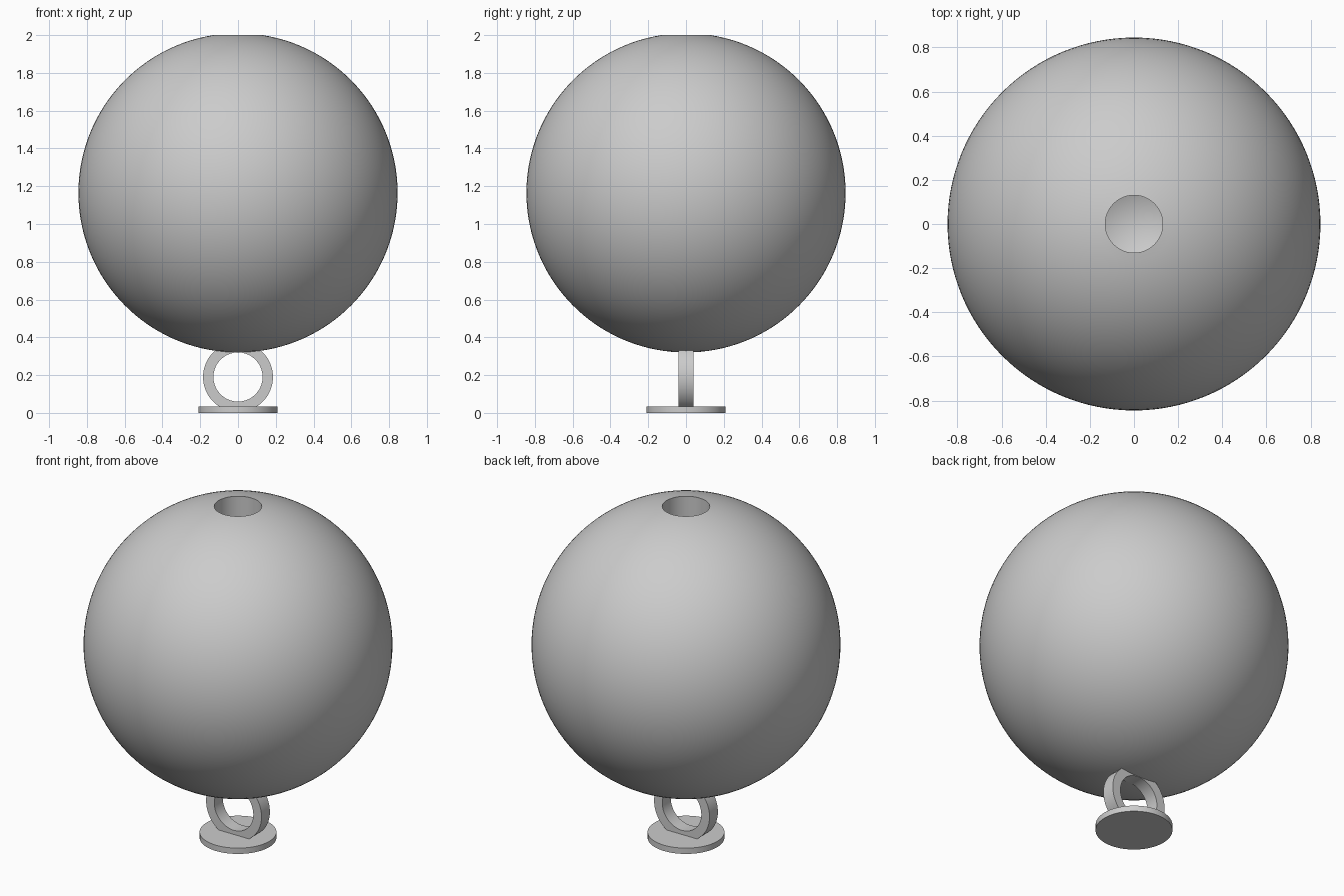
import bpy, bmesh, math
from mathutils import Matrix, Vector

cube = bpy.data.objects.get("Cube")
if cube:
    bpy.data.objects.remove(cube, do_unlink=True)

grey = bpy.data.materials.new("plain grey")
grey.use_nodes = True
grey.diffuse_color = (0.6, 0.6, 0.6, 1)
grey.node_tree.nodes["Principled BSDF"].inputs["Base Color"].default_value = (0.6, 0.6, 0.6, 1)


def lathe(name, profile, height, segments=96, closed=False, turn=0):
    """Spin a (radius, z) profile about its axis, then turn and lift the part."""
    bm = bmesh.new()
    verts = [bm.verts.new((r, 0, z)) for r, z in profile]
    edges = [bm.edges.new(pair) for pair in zip(verts, verts[1:])]
    if closed:
        edges.append(bm.edges.new((verts[-1], verts[0])))
    bmesh.ops.spin(bm, geom=verts + edges, cent=(0, 0, 0), axis=(0, 0, 1),
                   angle=math.tau, steps=segments)
    bmesh.ops.remove_doubles(bm, verts=bm.verts[:], dist=1e-5)
    bmesh.ops.dissolve_degenerate(bm, edges=bm.edges[:], dist=1e-6)
    bmesh.ops.recalc_face_normals(bm, faces=bm.faces[:])
    bm.transform(Matrix.Translation(Vector((0, 0, height))) @ Matrix.Rotation(turn, 4, "X"))
    mesh = bpy.data.meshes.new(name)
    bm.to_mesh(mesh)
    bm.free()
    mesh.materials.append(grey)
    obj = bpy.data.objects.new(name, mesh)
    bpy.context.collection.objects.link(obj)
    bpy.ops.object.select_all(action="DESELECT")
    obj.select_set(True)
    bpy.context.view_layer.objects.active = obj
    bpy.ops.object.shade_smooth_by_angle(angle=math.radians(30))
    return obj


def arc(radius, opening, steps):
    """Arc from the bottom pole up to the rim of the top opening."""
    end = math.pi - math.asin(opening / radius)
    return [(radius * math.sin(end * i / steps), -radius * math.cos(end * i / steps))
            for i in range(steps + 1)]


# Hollow ball with a round bore in the top
lathe("ball", arc(0.845, 0.13, 64) + arc(0.35, 0.13, 24)[::-1], 1.165, 128)

# Upright flat ring between ball and foot
lathe("ring", [(0.13, -0.04), (0.185, -0.04), (0.185, 0.04), (0.13, 0.04)],
      0.19, closed=True, turn=math.pi / 2)

# Round foot disc
lathe("foot", [(0, 0), (0.21, 0), (0.21, 0.035), (0, 0.035)], 0)
